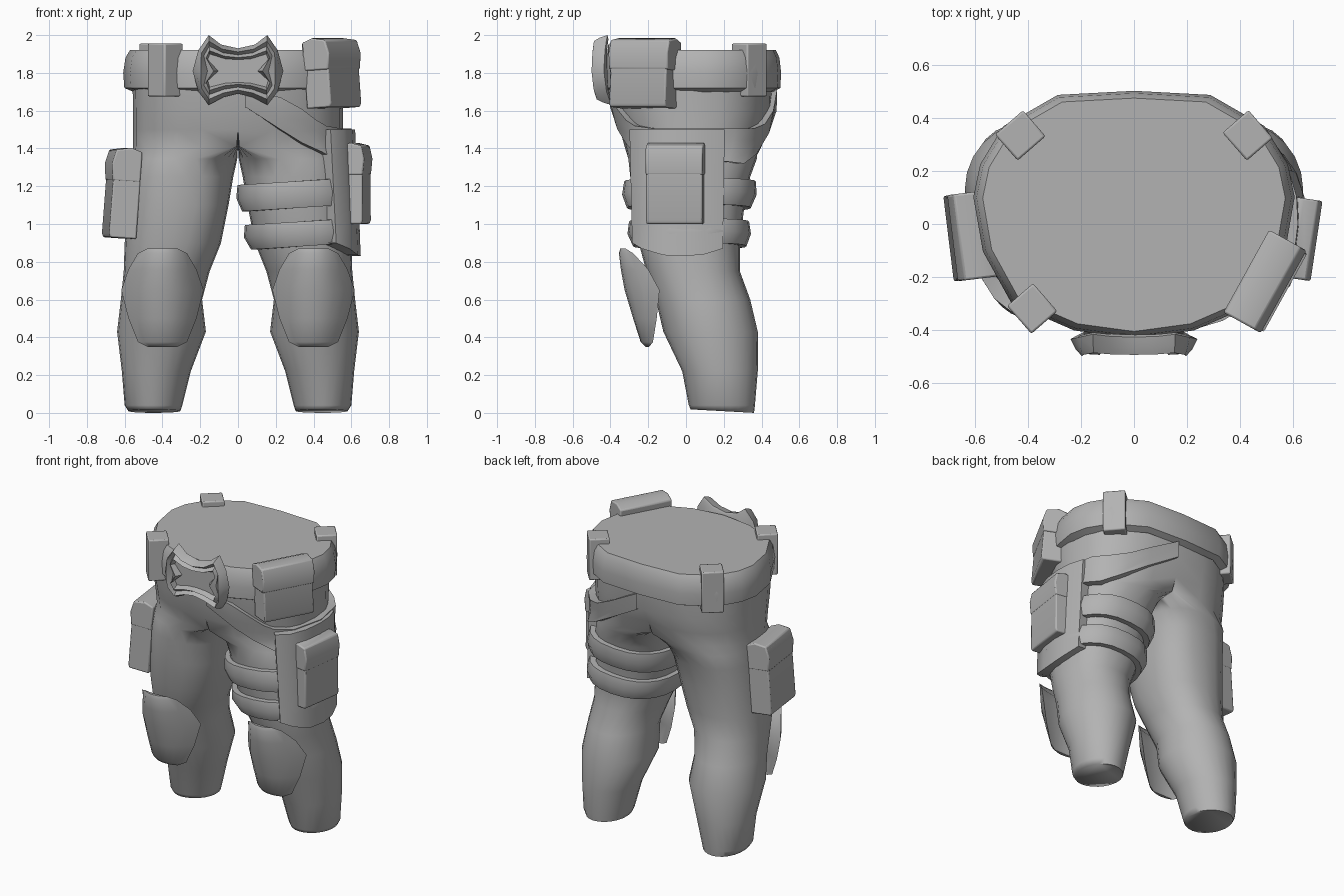
import bpy, bmesh, math
from mathutils import Matrix, Vector

if "Cube" in bpy.data.objects:
    bpy.data.objects.remove(bpy.data.objects["Cube"])

grey = bpy.data.materials.new("plain_grey")
grey.diffuse_color = (0.45, 0.45, 0.45, 1)
grey.use_nodes = True
grey.node_tree.nodes["Principled BSDF"].inputs["Base Color"].default_value = grey.diffuse_color


def finish(name, bm, angle=50, bevel=0, mirror=False):
    bmesh.ops.recalc_face_normals(bm, faces=bm.faces)
    me = bpy.data.meshes.new(name)
    bm.to_mesh(me)
    bm.free()
    ob = bpy.data.objects.new(name, me)
    bpy.context.collection.objects.link(ob)
    me.materials.append(grey)
    if mirror:
        ob.modifiers.new("Mirror", 'MIRROR')
    if bevel:
        b = ob.modifiers.new("Bevel", 'BEVEL')
        b.width, b.segments = bevel, 2
    bpy.context.view_layer.objects.active = ob
    ob.select_set(True)
    bpy.ops.object.shade_smooth_by_angle(angle=math.radians(angle))
    ob.select_set(False)
    return ob


def loft(bm, rings, closed=True, caps=(False, False), loop=False):
    """Skin a list of equal-length point rings."""
    vs = [[bm.verts.new(p) for p in r] for r in rings]
    n = len(vs[0])
    pairs = list(zip(vs, vs[1:])) + ([(vs[-1], vs[0])] if loop else [])
    for r, s in pairs:
        for i in range(n if closed else n - 1):
            j = (i + 1) % n
            bm.faces.new((r[i], r[j], s[j], s[i]))
    for flag, r in zip(caps, (vs[0], vs[-1])):
        if flag:
            bm.faces.new(r)


# Leg sections: z, outer x, centre x, inner x, front y, back y
LEG = [(.005, .58, .45, .305, .025, .36), (.04, .60, .45, .295, .015, .365),
       (.22, .615, .43, .25, -.02, .38), (.43, .64, .405, .17, -.12, .38),
       (.60, .62, .405, .19, -.16, .34), (.75, .605, .38, .15, -.21, .285),
       (.90, .60, .345, .09, -.25, .285), (1.10, .58, .31, .05, -.28, .31),
       (1.25, .57, .28, .025, -.295, .34), (1.345, .56, .22, .004, -.305, .375),
       (1.41, .555, .01, 0, -.325, .41), (1.50, .555, 0, 0, -.35, .435),
       (1.60, .555, 0, 0, -.38, .455), (1.80, .56, 0, 0, -.40, .46)]


def surf(deg, z, off=0):
    """Point on the leg surface; -90 is front, 0 outer side, 90 back."""
    z = min(max(z, LEG[0][0]), LEG[-1][0])
    k = max(i for i in range(len(LEG) - 1) if LEG[i][0] <= z)
    a, b = LEG[k], LEG[k + 1]
    t = (z - a[0]) / (b[0] - a[0])
    _, xo, cx, xi, y0, y1 = [p + (q - p) * t for p, q in zip(a, b)]
    c, s = math.cos(math.radians(deg)), math.sin(math.radians(deg))
    e = 1 - .2 * min(max((z - .6) / .4, 0), 1)      # thighs are squarer than calves
    fx = math.copysign(abs(c) ** e, c)
    fy = math.copysign(abs(s) ** e, s)
    x = cx + fx * ((xo - cx) if c > 0 else (cx - xi))
    y = (y0 + y1) / 2 + fy * (y1 - y0) / 2
    return Vector((x + c * off, y + s * off, z))


# Trousers: one leg and half the hips, mirrored
bm = bmesh.new()
loft(bm, [[surf(-90 + 15 * i, r[0]) for i in range(24)] for r in LEG], caps=(True, False))
for v in bm.verts:
    if abs(v.co.x) < .002:
        v.co.x = 0
    if v.co.z < .01:
        v.co.z = .02 - .055 * max(v.co.y, 0)
bmesh.ops.delete(bm, geom=[f for f in bm.faces if all(v.co.x < .001 for v in f.verts)],
                 context='FACES')
for v in bm.verts:      # seat crease
    if v.co.x < .02 and v.co.y > .3 and 1.4 < v.co.z < 1.55:
        v.co.y -= .03
finish("trousers", bm, 75, mirror=True)

# Belt with flat closed top
half = [(0, .49), (.28, .475), (.48, .36), (.565, .22), (.59, .1), (.555, -.1),
        (.45, -.29), (.22, -.39), (0, -.42)]
outline = half + [(-x, y) for x, y in half[-2:0:-1]]
bm = bmesh.new()
loft(bm, [[(x * s, .03 + (y - .03) * s, z) for x, y in outline]
          for z, s in ((1.70, .94), (1.72, 1.02), (1.80, 1.03), (1.88, 1.01), (1.92, .97))],
     caps=(False, True))
finish("belt", bm, 45)

# Belt loops
for i, (x, y, r) in enumerate([(.43, .335, 45), (-.43, .335, -45), (-.385, -.32, 45)]):
    bm = bmesh.new()
    bmesh.ops.create_cube(bm, size=1, matrix=Matrix.Translation((x, y, 1.815))
                          @ Matrix.Rotation(math.radians(r - 4), 4, 'Z')
                          @ Matrix.Diagonal((.13, .14, .28, 1)))
    finish("belt_loop_%d" % (i + 1), bm, 40, .008)

# Buckle: nested bow-shaped loops forming two raised rims
outer = [(0, 1.93), (.09, 1.95), (.155, 2.0), (.21, 1.92), (.24, 1.81), (.21, 1.70),
         (.155, 1.63), (.08, 1.67), (0, 1.69)]
inner = [(0, 1.87), (.07, 1.875), (.15, 1.90), (.16, 1.87), (.105, 1.81), (.16, 1.76),
         (.15, 1.725), (.07, 1.745), (0, 1.75)]


def full(h):
    return h + [(-x, z) for x, z in h[-2:0:-1]]


bm = bmesh.new()
rings = []
for f, y in ((.2, -.425), (0, -.435), (.15, -.475), (.32, -.50), (.58, -.47), (.82, -.495), (1, -.455)):
    ring = []
    for (x, z), (u, w) in zip(full(outer), full(inner)):
        x, z = x + (u - x) * f, z + (w - z) * f
        ring.append((x, y + (.5 if z > 1.81 else 1.2) * (z - 1.81) ** 2, z))
    rings.append(ring)
loft(bm, rings, caps=(True, True))
finish("buckle", bm, 50)


# Pouches: box body plus a slightly wider lid
def pouch(name, loc, length, thick, height, lid, turn, tilt, wide):
    bm = bmesh.new()
    h, t = height / 2, thick
    body = [(.5 * t, -h), (-.42 * t, -h), (-.48 * t, -h + .02), (-.46 * t, h - .03), (.5 * t, h - .03)]
    top = [(.5 * t, h - lid), (-.48 * t, h - lid), (-.55 * t, h - lid * .5),
           (-.42 * t, h - .015), (.1 * t, h), (.5 * t, h - .02)]
    for prof, w in ((body, length / 2), (top, length / 2 * wide)):
        loft(bm, [[(s * w, y, z) for y, z in prof] for s in (-1, 1)], caps=(True, True))
    bm.transform(Matrix.Translation(loc) @ Matrix.Rotation(math.radians(turn), 4, 'Z')
                 @ Matrix.Rotation(math.radians(tilt), 4, 'X'))
    finish(name, bm, 45, .008)


pouch("belt_pouch", (.50, -.22, 1.80), .34, .15, .37, .17, 61, -4, 1.05)
pouch("holster_pouch", (.625, -.055, 1.215), .30, .12, .43, .17, 81.5, 0, 1.02)
pouch("side_pouch", (-.615, -.045, 1.165), .325, .15, .48, .18, -83, -4, 1.01)

# Holster plate around the outer thigh: x, y, bottom z
plate = [(.45, -.22, .91), (.505, -.285, .90), (.575, -.235, .87), (.62, -.12, .835),
         (.635, 0, .83), (.63, .10, .84), (.60, .195, .87), (.53, .19, .88)]
bm = bmesh.new()
rings = []
for x, y, zb in plate:
    ring = [(x - .06, y * .85, zb)]
    for f in (0, .25, .5, .75, 1):
        z = zb + (1.50 - zb) * f
        ring.append((x + (1 - f) * .015 - f * .015, y * (1 + .05 * f), z))
    rings.append(ring + [(x - .08, y * .85, 1.50)])
loft(bm, rings, closed=False)
finish("holster_plate", bm, 50)

# Sling rising from the holster to the belt: angle, bottom z, top z, offset
cols = [(-88, 1.62, 1.72, .02), (-72, 1.50, 1.67, .03), (-60, 1.43, 1.61, .035),
        (-50, 1.38, 1.55, .04), (-42, 1.34, 1.52, .04), (-25, 1.34, 1.505, .04),
        (0, 1.34, 1.505, .045), (25, 1.33, 1.505, .05), (42, 1.32, 1.505, .05),
        (55, 1.37, 1.53, .045), (70, 1.48, 1.60, .03), (88, 1.60, 1.71, .025)]
bm = bmesh.new()
rows = [(0, 0), (0, 1), (.33, 1), (.67, 1), (1, 1), (1, 0)]
loft(bm, [[surf(a, b + (t - b) * f, d if on else -.02) for f, on in rows]
          for a, b, t, d in cols], closed=False)
finish("holster_sling", bm, 45)

# Thigh straps
for name, zc, h in (("upper_thigh_strap", 1.155, .07), ("lower_thigh_strap", .945, .065)):
    bm = bmesh.new()
    rings = []
    for i in range(24):
        a = -90 + 15 * i
        z = zc + .07 * (surf(a, zc).x - .3)
        rings.append([surf(a, z + k * h, o) for k, o in
                      ((-1, -.02), (-1, .035), (0, .053), (1, .035), (1, -.02))])
    loft(bm, rings, closed=False, loop=True)
    finish(name, bm, 50)

# Knee pads: z, half width, front y, edge y
pad = [(.35, .08, -.215, -.195), (.375, .13, -.24, -.175), (.50, .18, -.28, -.155),
       (.65, .218, -.325, -.14), (.76, .18, -.345, -.20), (.845, .13, -.355, -.28),
       (.87, .08, -.348, -.32)]
for side, sx in (("right", -1), ("left", 1)):
    bm = bmesh.new()
    rings = []
    for z, w, yf, ye in pad:
        ts = [i / 4 for i in range(-4, 5)]
        front = [(sx * .4 + w * t, yf + (ye - yf) * abs(t) ** 2.2, z) for t in ts]
        mid = max(yf + .02, ye - .03)
        back = [(sx * .4 + w * t, mid + (ye - mid) * t * t, z) for t in ts[-2:0:-1]]
        rings.append(front + back)
    loft(bm, rings, caps=(True, True))
    finish(side + "_knee_pad", bm, 60)
